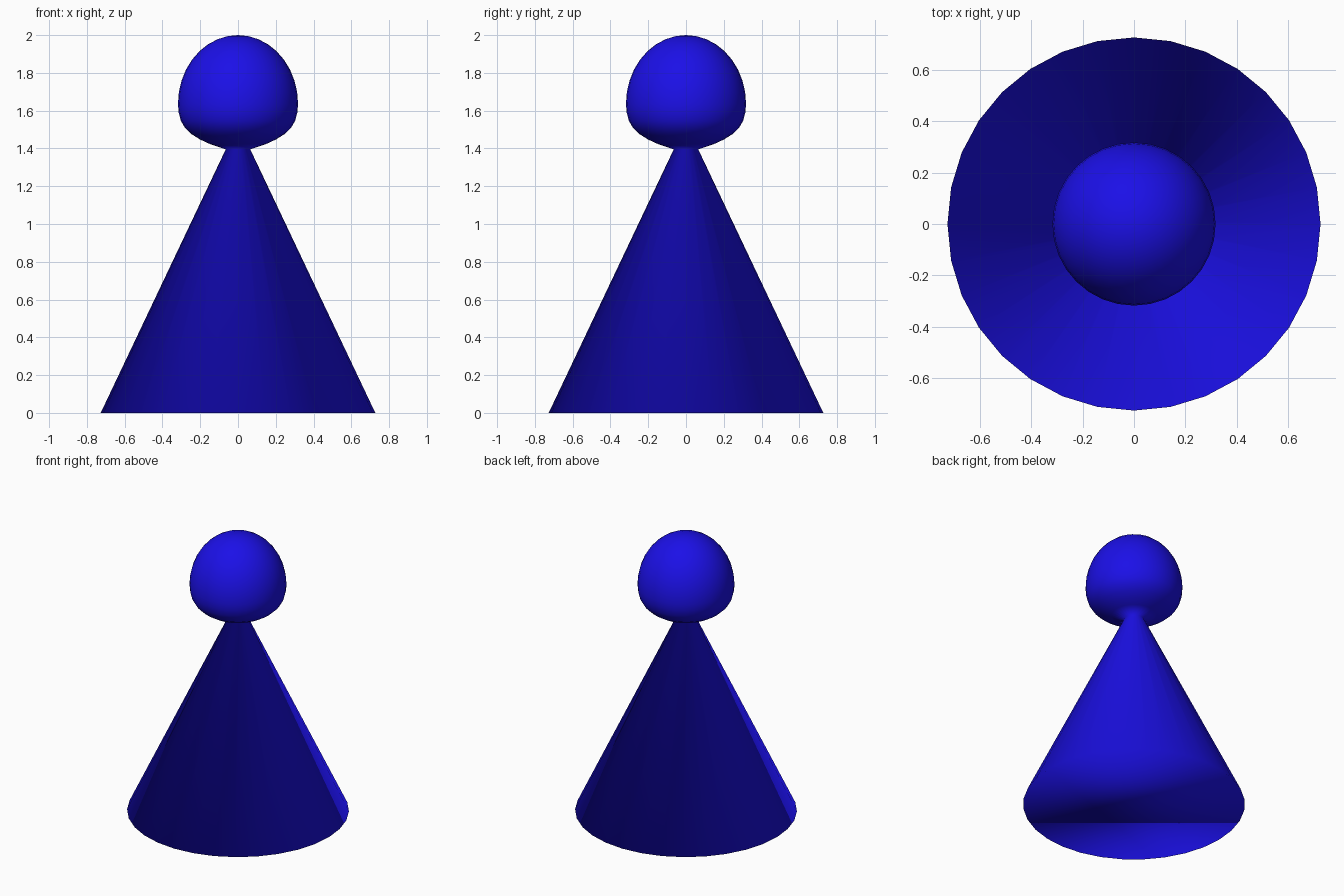
import bpy, bmesh, math

if "Cube" in bpy.data.objects:
    bpy.data.objects.remove(bpy.data.objects["Cube"])

SIDES = 32

# Profile (radius, height): flared cone body, neck, then underside of the head
profile = [(0.727, 0.0), (0.065, 1.395), (0.15, 1.424), (0.20, 1.447),
           (0.245, 1.475), (0.28, 1.508), (0.302, 1.545), (0.314, 1.59)]
# Upper dome of the head: stretched half sphere
profile += [(0.318 * math.cos(a), 1.635 + 0.365 * math.sin(a))
            for a in (math.radians(90 * i / 9) for i in range(9))]

bm = bmesh.new()
rings = [[bm.verts.new((r * math.cos(2 * math.pi * i / SIDES),
                        r * math.sin(2 * math.pi * i / SIDES), z))
          for i in range(SIDES)] for r, z in profile]
for low, high in zip(rings, rings[1:]):
    for i in range(SIDES):
        j = (i + 1) % SIDES
        bm.faces.new((low[i], low[j], high[j], high[i]))

# Closed base and crown
bm.faces.new(rings[0][::-1])
crown = bm.verts.new((0, 0, 2.0))
for i in range(SIDES):
    bm.faces.new((rings[-1][i], rings[-1][(i + 1) % SIDES], crown))
for f in bm.faces:
    f.smooth = True

mesh = bpy.data.meshes.new("pawn")
bm.to_mesh(mesh)
bm.free()
pawn = bpy.data.objects.new("pawn", mesh)
bpy.context.collection.objects.link(pawn)

# Blue finish
blue = bpy.data.materials.new("blue")
blue.diffuse_color = (0.011, 0.005, 0.8, 1)
blue.use_nodes = True
blue.node_tree.nodes["Principled BSDF"].inputs["Base Color"].default_value = blue.diffuse_color
mesh.materials.append(blue)
